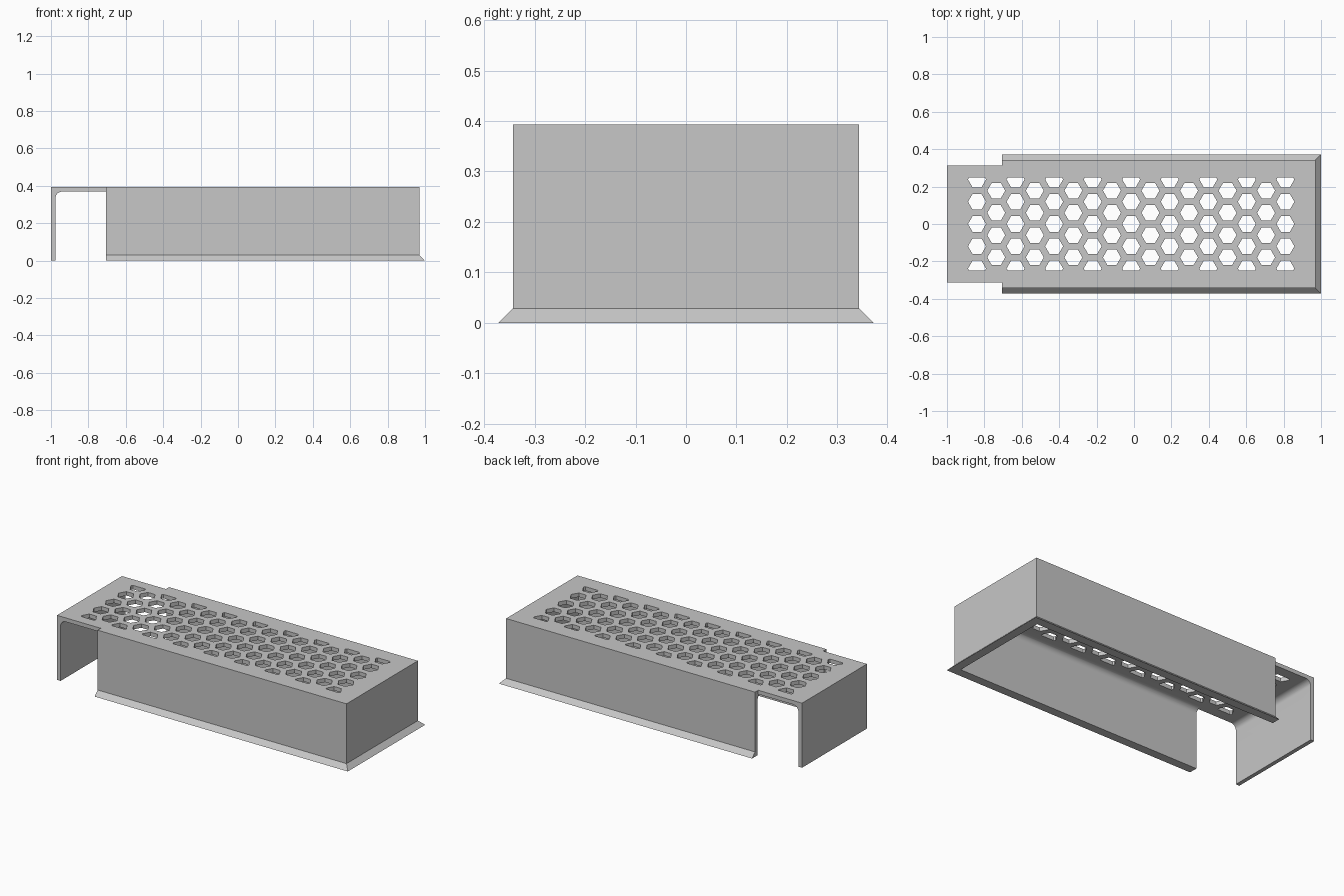
import bpy, bmesh, math

if "Cube" in bpy.data.objects:
    bpy.data.objects.remove(bpy.data.objects["Cube"], do_unlink=True)

TOP, THICK, FILLET = 0.393, 0.024, 0.035
END, HALF, FLARE = 0.971, 0.343, 0.029      # outer wall positions and skirt width
NOTCH, TAB = -0.705, 0.3125                 # where the side walls stop, tab half width
CEILING = TOP - THICK

grey = bpy.data.materials.new("light_grey")
grey.use_nodes = True
grey.diffuse_color = (0.57, 0.57, 0.57, 1)
grey.node_tree.nodes["Principled BSDF"].inputs["Base Color"].default_value = grey.diffuse_color


def finish(bm, name):
    bmesh.ops.recalc_face_normals(bm, faces=bm.faces)
    mesh = bpy.data.meshes.new(name)
    bm.to_mesh(mesh)
    bm.free()
    mesh.materials.append(grey)
    obj = bpy.data.objects.new(name, mesh)
    bpy.context.collection.objects.link(obj)
    return obj


def box(name, lo, hi, round_edge=None):
    """Box between two corners; edges that pass round_edge are filleted."""
    bm = bmesh.new()
    bmesh.ops.create_cube(bm, size=1)
    for v in bm.verts:
        v.co = [hi[i] if v.co[i] > 0 else lo[i] for i in range(3)]
    if round_edge:
        edges = [e for e in bm.edges if all(round_edge(v.co) for v in e.verts)]
        bmesh.ops.bevel(bm, geom=edges, offset=FILLET, segments=8,
                        profile=0.5, affect='EDGES')
    return finish(bm, name)


def activate(obj):
    bpy.ops.object.select_all(action='DESELECT')
    obj.select_set(True)
    bpy.context.view_layer.objects.active = obj


def cut(obj, cutter):
    cutter.hide_render = True
    mod = obj.modifiers.new("cut", 'BOOLEAN')
    mod.operation, mod.solver, mod.object = 'DIFFERENCE', 'EXACT', cutter
    activate(obj)
    bpy.ops.object.modifier_apply(modifier=mod.name)
    bpy.data.objects.remove(cutter, do_unlink=True)


# Cover shell: block, hollowed with a rounded ceiling
shell = box("cover_shell", (-1, -HALF, 0), (END, HALF, TOP))
inner = HALF - THICK
cut(shell, box("cavity", (-1 + THICK, -inner, -0.1), (END - THICK, inner, CEILING),
               lambda c: c.z > 0))

# Open gap behind the end tab, with a fillet only where tab meets roof
cut(shell, box("side_gap", (-1 + THICK, -0.5, -0.1), (NOTCH, 0.5, CEILING),
               lambda c: c.z > 0 and c.x < -0.9))

# Narrow the tab and its end wall
for s in (-1, 1):
    ys = sorted((s * TAB, s * 0.5))
    cut(shell, box("tab_notch", (-1.1, ys[0], -0.1), (NOTCH, ys[1], 0.5)))

# Honeycomb vents, trimmed at the long margins
PITCH, RADIUS, LIMIT = 0.119, 0.048, 0.248
bm = bmesh.new()
for col in range(-8, 9):
    cx = -0.015 + col * PITCH * math.sqrt(3) / 2
    rows = range(-2, 3) if col % 2 == 0 else [-1.5, -0.5, 0.5, 1.5]
    for row in rows:
        cy = row * PITCH
        ring = []
        for k in range(6):
            a = math.radians(60 * k)
            x, y = RADIUS * math.cos(a), cy + RADIUS * math.sin(a)
            if abs(y) > LIMIT:
                x = math.copysign(RADIUS - (LIMIT - abs(cy)) / math.sqrt(3), x)
                y = math.copysign(LIMIT, y)
            ring.append(bm.verts.new((cx + x, y, CEILING - 0.05)))
        face = bm.faces.new(ring)
        ext = bmesh.ops.extrude_face_region(bm, geom=[face])["geom"]
        for v in ext:
            if isinstance(v, bmesh.types.BMVert):
                v.co.z = TOP + 0.05
cut(shell, finish(bm, "vent_cutter"))

# Flared skirt: sloped foot mitred around the three long walls
bm = bmesh.new()
stations = []
for x, y, dx, dy in ((NOTCH, -HALF, 0, -1), (END, -HALF, 1, -1),
                     (END, HALF, 1, 1), (NOTCH, HALF, 0, 1)):
    stations.append([bm.verts.new(p) for p in (
        (x, y, FLARE), (x + dx * FLARE, y + dy * FLARE, 0), (x, y, 0))])
for a, b in zip(stations, stations[1:]):
    for i in range(2):
        bm.faces.new((a[i], b[i], b[i + 1], a[i + 1]))
bm.faces.new(stations[0])
bm.faces.new(stations[-1])
skirt = finish(bm, "flared_skirt")

# Smooth the fillets, keep the folds crisp
activate(shell)
bpy.ops.object.shade_smooth_by_angle(angle=math.radians(30))
